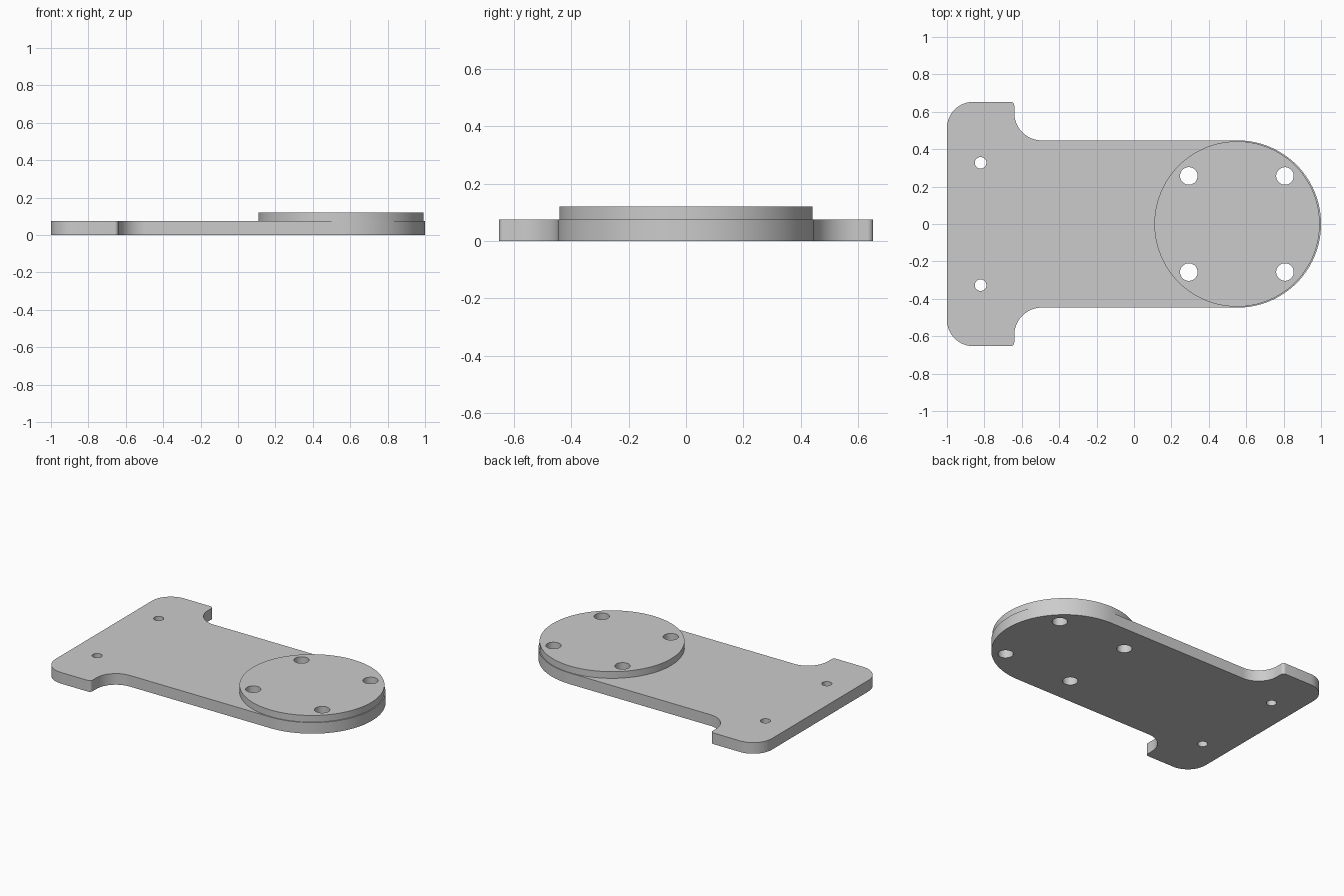
import bpy, bmesh
from math import cos, sin, radians, pi

cube = bpy.data.objects.get("Cube")
if cube:
    bpy.data.objects.remove(cube, do_unlink=True)

# Single grey material
grey = bpy.data.materials.new("light grey")
grey.use_nodes = True
grey.diffuse_color = (0.6, 0.6, 0.6, 1)
grey.node_tree.nodes["Principled BSDF"].inputs["Base Color"].default_value = (0.6, 0.6, 0.6, 1)

PLATE_TOP, DISC_TOP = 0.075, 0.12
HUB_X = 0.553


def arc(cx, cy, r, start, end, steps):
    """Points along an arc, angles in degrees."""
    angles = [radians(start + (end - start) * i / steps) for i in range(steps + 1)]
    return [(cx + r * cos(a), cy + r * sin(a)) for a in angles]


def circle(cx, cy, r, steps):
    return arc(cx, cy, r, 0, 360, steps)[:-1]


def slab(name, outline, holes, bottom, top):
    """Fill an outline with holes and extrude it upward."""
    bm = bmesh.new()
    for loop in [outline] + holes:
        verts = [bm.verts.new((x, y, bottom)) for x, y in loop]
        for i, v in enumerate(verts):
            bm.edges.new((verts[i - 1], v))
    bmesh.ops.triangle_fill(bm, edges=bm.edges[:], use_beauty=True, normal=(0, 0, 1))
    result = bmesh.ops.extrude_face_region(bm, geom=bm.faces[:], use_keep_orig=True)
    raised = [g for g in result["geom"] if isinstance(g, bmesh.types.BMVert)]
    bmesh.ops.translate(bm, verts=raised, vec=(0, 0, top - bottom))
    bmesh.ops.recalc_face_normals(bm, faces=bm.faces[:])
    mesh = bpy.data.meshes.new(name)
    bm.to_mesh(mesh)
    bm.free()
    obj = bpy.data.objects.new(name, mesh)
    bpy.context.collection.objects.link(obj)
    mesh.materials.append(grey)
    bpy.ops.object.select_all(action="DESELECT")
    obj.select_set(True)
    bpy.context.view_layer.objects.active = obj
    bpy.ops.object.shade_smooth_by_angle(angle=radians(30))
    return obj


# Back half of the plate outline: round end, concave fillet, flange corners
half = arc(HUB_X, 0, 0.447, 0, 90, 32)
half += arc(-0.493, 0.594, 0.147, 270, 180, 16)
half += arc(-0.66, 0.633, 0.02, 0, 90, 6)
half += arc(-0.86, 0.513, 0.14, 90, 180, 16)
outline = half + [(x, -y) for x, y in reversed(half[1:])]

# Bolt holes through the disc and plate, and smaller ones in the flange
bolt_holes = [circle(HUB_X - 0.003 + sx * 0.257, sy * 0.257, 0.047, 32)
              for sx in (-1, 1) for sy in (-1, 1)]
flange_holes = [circle(-0.82, sy * 0.327, 0.031, 32) for sy in (-1, 1)]

slab("base_plate", outline, bolt_holes + flange_holes, 0, PLATE_TOP)
slab("raised_disc", circle(HUB_X - 0.002, 0, 0.442, 128), bolt_holes, PLATE_TOP, DISC_TOP)
